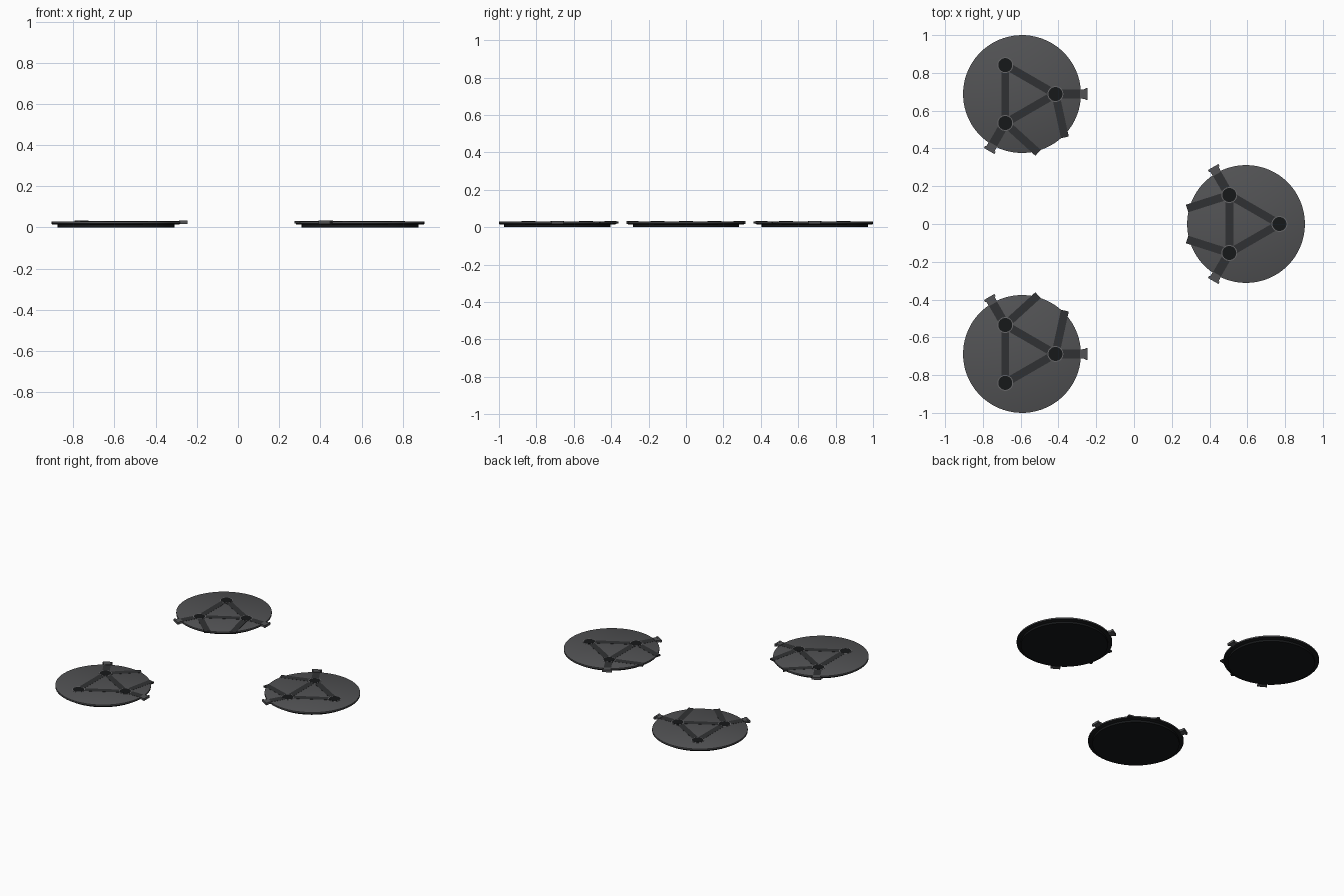
import bpy, bmesh
from math import pi, radians, cos, sin
from mathutils import Vector, Matrix

if "Cube" in bpy.data.objects:
    bpy.data.objects.remove(bpy.data.objects["Cube"])


def material(name, rgb, alpha=1.0):
    m = bpy.data.materials.new(name)
    m.diffuse_color = (*rgb, alpha)
    m.use_nodes = True
    m.node_tree.nodes["Principled BSDF"].inputs["Base Color"].default_value = m.diffuse_color
    return m


GREY = material("plate_grey", (0.085, 0.086, 0.09))
DARK = material("strip_dark", (0.03, 0.031, 0.033))
BLACK = material("base_black", (0.008, 0.009, 0.01))
RIM = material("rim_grey", (0.14, 0.14, 0.145))


def finish(bm, name, mat, pose):
    bmesh.ops.recalc_face_normals(bm, faces=bm.faces)
    me = bpy.data.meshes.new(name)
    bm.to_mesh(me)
    bm.free()
    me.materials.append(mat)
    ob = bpy.data.objects.new(name, me)
    ob.matrix_world = pose
    bpy.context.collection.objects.link(ob)
    return ob


def lathe(name, profile, mat, pose, at=(0, 0), n=64):
    """Solid of revolution from (radius, z) points, capped at both ends."""
    bm = bmesh.new()
    rings = [[bm.verts.new((at[0] + r * cos(2 * pi * i / n), at[1] + r * sin(2 * pi * i / n), z))
              for i in range(n)] for r, z in profile]
    for a, b in zip(rings, rings[1:]):
        for i in range(n):
            j = (i + 1) % n
            bm.faces.new((a[i], a[j], b[j], b[i]))
    bm.faces.new(rings[0])
    bm.faces.new(rings[-1])
    ob = finish(bm, name, mat, pose)
    bpy.ops.object.select_all(action='DESELECT')
    ob.select_set(True)
    bpy.context.view_layer.objects.active = ob
    bpy.ops.object.shade_smooth_by_angle(angle=radians(35))


def strip(name, a, b, w0, w1, z0, z1, mat, pose):
    """Flat bar from a to b, width w0 tapering to w1."""
    a, b = Vector(a), Vector(b)
    d = (b - a).normalized()
    s = Vector((-d.y, d.x))
    pts = [a + s * w0 / 2, b + s * w1 / 2, b - s * w1 / 2, a - s * w0 / 2]
    bm = bmesh.new()
    low = [bm.verts.new((p.x, p.y, z0)) for p in pts]
    top = [bm.verts.new((p.x, p.y, z1)) for p in pts]
    bm.faces.new(low)
    bm.faces.new(top)
    for i in range(4):
        j = (i + 1) % 4
        bm.faces.new((low[i], low[j], top[j], top[i]))
    finish(bm, name, mat, pose)


def polar(r, deg):
    return (r * cos(radians(deg)), r * sin(radians(deg)))


def pad(tag, x, y, turn):
    pose = Matrix.Translation((x, y, 0)) @ Matrix.Rotation(radians(turn), 4, 'Z')
    # rubber base and stepped top plate
    lathe("base_" + tag, [(0.284, 0), (0.284, 0.016)], BLACK, pose)
    lathe("plate_underside_" + tag, [(0.309, 0.015), (0.312, 0.017), (0.312, 0.022)], BLACK, pose)
    lathe("plate_" + tag, [(0.312, 0.022), (0.312, 0.029), (0.310, 0.030)], GREY, pose)
    nodes = [polar(0.177, a) for a in (0, 120, 240)]
    # triangle of strips joining the three sensors
    for i in range(3):
        strip(f"link_strip_{i}_{tag}", nodes[i], nodes[(i + 1) % 3], 0.042, 0.042,
              0.02, 0.0308, DARK, pose)
    # round sensors with thin rims
    for i, p in enumerate(nodes):
        lathe(f"sensor_rim_{i}_{tag}", [(0.042, 0.02), (0.042, 0.0314)], RIM, pose, p, 32)
        lathe(f"sensor_{i}_{tag}", [(0.037, 0.02), (0.037, 0.032)], BLACK, pose, p, 32)
    # strips running to the edge, and edge connectors
    for side, ang in ((1, 120), (-1, 240)):
        n = Vector(polar(0.177, ang))
        strip(f"edge_strip_{ang}_{tag}", n, (-0.312, side * 0.082), 0.042, 0.042,
              0.02, 0.0308, DARK, pose)
        strip(f"connector_strip_{ang}_{tag}", n, polar(0.315, ang), 0.048, 0.048,
              0.02, 0.0308, DARK, pose)
        strip(f"connector_{ang}_{tag}", polar(0.306, ang), polar(0.338, ang), 0.048, 0.052,
              0.018, 0.033, GREY, pose)
        strip(f"connector_lip_{ang}_{tag}", polar(0.335, ang), polar(0.348, ang), 0.064, 0.064,
              0.018, 0.034, GREY, pose)


pad("right", 0.593, 0, 0)
pad("back_left", -0.593, 0.688, 120)
pad("front_left", -0.593, -0.688, 240)
